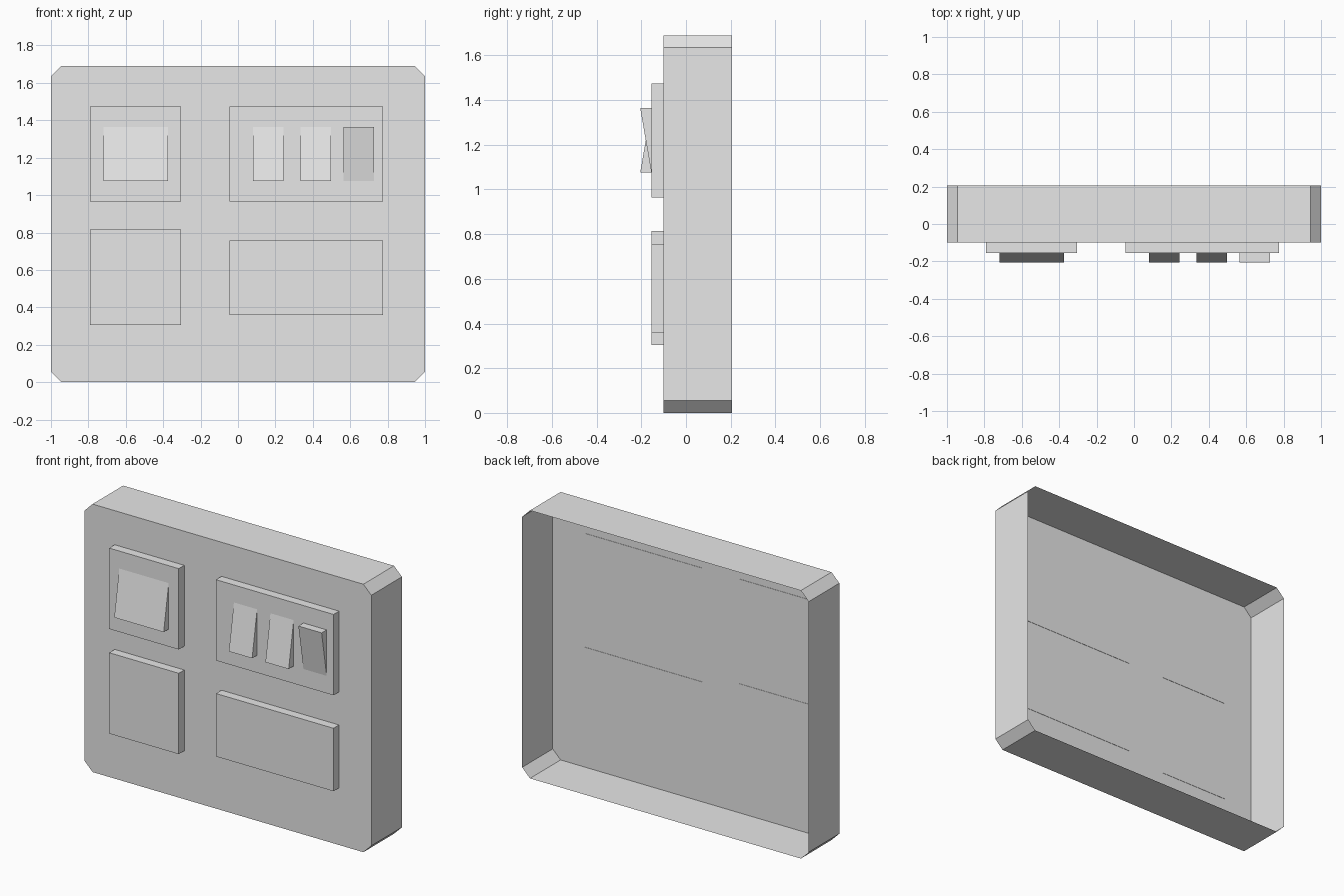
import bpy
import bmesh

cube = bpy.data.objects.get("Cube")
if cube:
    bpy.data.objects.remove(cube, do_unlink=True)

grey = bpy.data.materials.new("light_grey")
grey.use_nodes = True
colour = (0.8, 0.8, 0.8, 1)
grey.diffuse_color = colour
grey.node_tree.nodes["Principled BSDF"].inputs["Base Color"].default_value = colour

PLATE_Y, BACK_Y, PANEL_Y, ROCKER_Y = -0.1, 0.205, -0.155, -0.205
HEIGHT, CHAMFER = 1.69, 0.055


def finish(name, bm):
    mesh = bpy.data.meshes.new(name)
    bm.to_mesh(mesh)
    bm.free()
    mesh.materials.append(grey)
    obj = bpy.data.objects.new(name, mesh)
    bpy.context.collection.objects.link(obj)
    return obj


def prism(name, front, back, front_cap=True, back_cap=True):
    """Join two matching outlines, with optional caps."""
    bm = bmesh.new()
    a = [bm.verts.new(p) for p in front]
    b = [bm.verts.new(p) for p in back]
    n = len(a)
    for i in range(n):
        j = (i + 1) % n
        bm.faces.new((a[j], a[i], b[i], b[j]))
    if front_cap:
        bm.faces.new(a)
    if back_cap:
        bm.faces.new(b[::-1])
    return finish(name, bm)


def panel(name, x0, x1, z0, z1):
    outline = [(x0, z0), (x1, z0), (x1, z1), (x0, z1)]
    # Back face sits just proud of the plate's inner side
    return prism(name, [(x, PANEL_Y, z) for x, z in outline],
                 [(x, PLATE_Y + 0.002, z) for x, z in outline])


def rocker(name, x0, x1, z0, z1, thick_top=False):
    tip, base = (z0, z1) if thick_top else (z1, z0)
    side = [(PANEL_Y, tip), (ROCKER_Y, base), (PANEL_Y, base)]
    if thick_top:
        side.reverse()
    return prism(name, [(x0, y, z) for y, z in side][::-1],
                 [(x1, y, z) for y, z in side][::-1])


# Open-backed housing with chamfered corners
c, h = CHAMFER, HEIGHT
outline = [(-1 + c, 0), (1 - c, 0), (1, c), (1, h - c),
           (1 - c, h), (-1 + c, h), (-1, h - c), (-1, c)]
prism("housing", [(x, PLATE_Y, z) for x, z in outline],
      [(x, BACK_Y, z) for x, z in outline], back_cap=False)

# Raised panels
panel("upper_right_panel", -0.79, -0.305, 0.965, 1.475)
panel("lower_right_panel", -0.79, -0.305, 0.305, 0.815)
panel("upper_left_panel", -0.045, 0.775, 0.965, 1.475)
panel("lower_left_panel", -0.045, 0.775, 0.36, 0.757)

# Rocker switches, the last one tipped the other way
rockers = [("wide_rocker", -0.72, -0.375, False),
           ("inner_rocker", 0.08, 0.242, False),
           ("middle_rocker", 0.335, 0.497, False),
           ("outer_rocker", 0.565, 0.727, True)]
for name, x0, x1, top in rockers:
    rocker(name, x0, x1, 1.075, 1.365, top)

# Make solid parts face outward
for obj in bpy.context.collection.objects:
    if obj.type == 'MESH' and obj.name.endswith(("_rocker", "_panel")):
        bm = bmesh.new()
        bm.from_mesh(obj.data)
        bmesh.ops.recalc_face_normals(bm, faces=bm.faces)
        bm.to_mesh(obj.data)
        bm.free()
